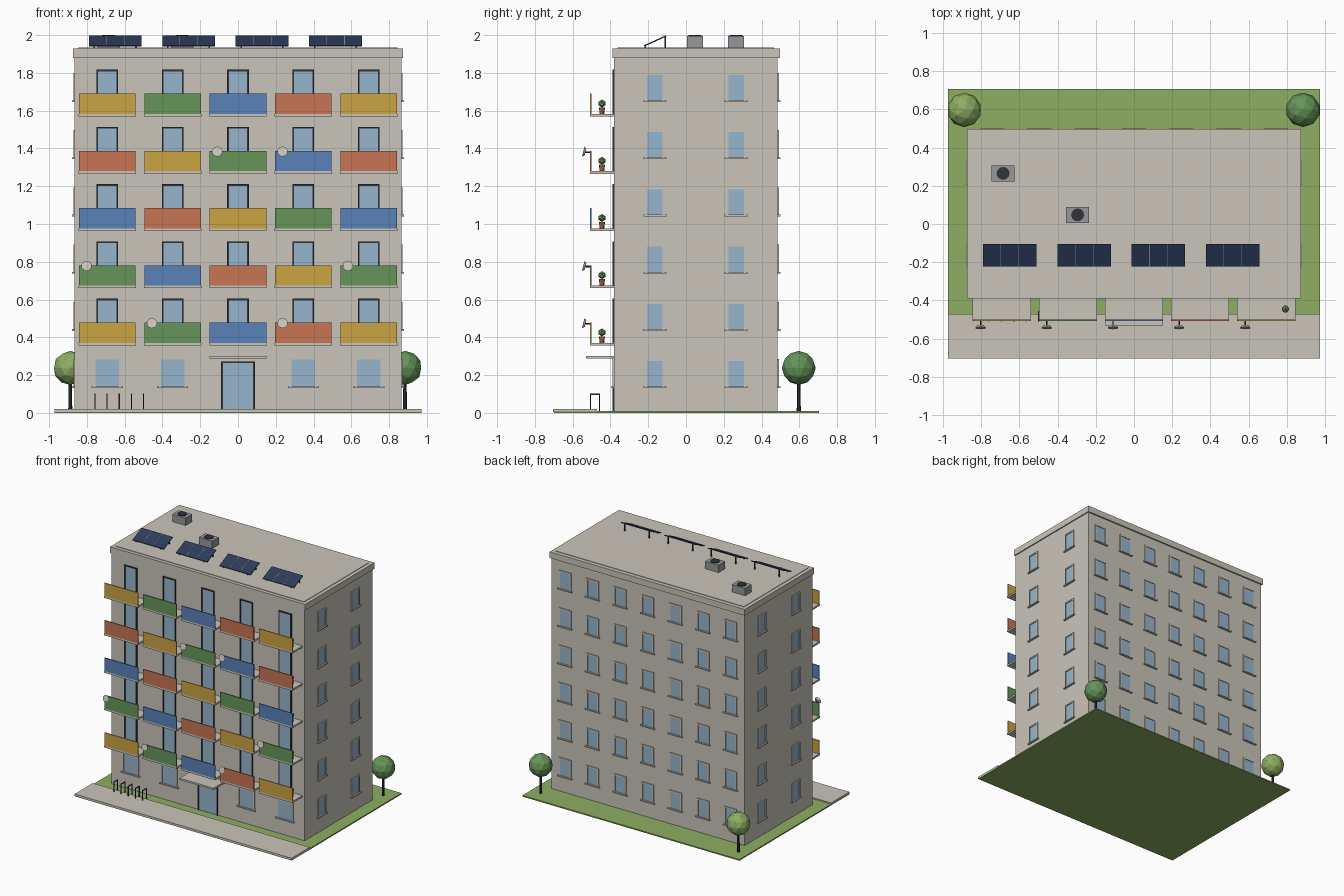
import bpy, bmesh, math
from mathutils import Matrix, Vector

if "Cube" in bpy.data.objects:
    bpy.data.objects.remove(bpy.data.objects["Cube"])


def lin(c):
    c /= 255
    return c / 12.92 if c <= 0.04045 else ((c + 0.055) / 1.055) ** 2.4


def material(name, r, g, b):
    m = bpy.data.materials.new(name)
    m.diffuse_color = (lin(r), lin(g), lin(b), 1)
    m.use_nodes = True
    m.node_tree.nodes["Principled BSDF"].inputs["Base Color"].default_value = m.diffuse_color
    return m


CONCRETE = material("concrete", 202, 197, 186)
GRASS = material("grass_green", 142, 174, 98)
GLASS = material("glass_blue", 150, 181, 204)
DARK = material("dark_metal", 50, 52, 58)
YELLOW = material("yellow", 203, 164, 66)
GREEN = material("leaf_green", 102, 149, 90)
BLUE = material("blue", 90, 129, 186)
RED = material("terracotta", 199, 117, 84)
NAVY = material("solar_navy", 44, 60, 92)
GREY = material("grey_metal", 150, 152, 154)


class Part:
    """Collects primitives into one object of one colour."""

    def __init__(self, name, mat):
        self.name, self.mat, self.bm = name, mat, bmesh.new()

    def box(self, x0, x1, y0, y1, z0, z1, m=Matrix()):
        t = Matrix.Translation(((x0 + x1) / 2, (y0 + y1) / 2, (z0 + z1) / 2))
        s = Matrix.Diagonal((x1 - x0, y1 - y0, z1 - z0, 1))
        bmesh.ops.create_cube(self.bm, size=1, matrix=m @ t @ s)

    def rod(self, a, b, r0, r1=None, n=8):
        a, b = Vector(a), Vector(b)
        rot = (b - a).to_track_quat('Z', 'Y').to_matrix().to_4x4()
        bmesh.ops.create_cone(self.bm, cap_ends=True, segments=n, radius1=r0,
                              radius2=r0 if r1 is None else r1, depth=(b - a).length,
                              matrix=Matrix.Translation((a + b) / 2) @ rot)

    def ball(self, p, r, sub):
        bmesh.ops.create_icosphere(self.bm, subdivisions=sub, radius=r,
                                   matrix=Matrix.Translation(p))

    def done(self):
        me = bpy.data.meshes.new(self.name)
        self.bm.to_mesh(me)
        self.bm.free()
        me.materials.append(self.mat)
        bpy.context.collection.objects.link(bpy.data.objects.new(self.name, me))


W, YF, YB = 0.865, -0.382, 0.485      # wall planes
STEP = 0.303                          # storey height
COLS = [-0.692 + 0.346 * i for i in range(5)]

# Ground
p = Part("lawn", GRASS)
p.box(-0.972, 0.972, -0.70, 0.705, 0, 0.01)
p.done()
p = Part("pavement", CONCRETE)
p.box(-0.972, 0.972, -0.703, -0.47, 0.004, 0.02)
p.done()

# Building body, roof band and roof deck
p = Part("walls", CONCRETE)
p.box(-W, W, YF, YB, 0.005, 1.9)
p.done()
p = Part("roof_band", CONCRETE)
p.box(-W - 0.009, W + 0.009, YF - 0.008, YB + 0.012, 1.88, 1.93)
p.box(-W + 0.02, W - 0.02, YF + 0.02, YB - 0.02, 1.92, 1.934)
p.done()

# Windows: each has a glass plate, four frame bars and a sill, built facing -y
glass = Part("window_glass", GLASS)
frames = Part("window_frames", CONCRETE)
sills = Part("window_sills", CONCRETE)


def window(m, z, w, h):
    a, f = w / 2, 0.011
    glass.box(-a, a, -0.002, 0.003, z, z + h, m)
    for s in (-1, 1):
        frames.box(s * (a + f / 2) - f / 2, s * (a + f / 2) + f / 2, -0.007, 0.003, z, z + h, m)
    frames.box(-a - f, a + f, -0.007, 0.003, z + h, z + h + f, m)
    sills.box(-a - 0.02, a + 0.02, -0.014, 0.003, z - 0.009, z, m)


def wall_frame(x, y, deg):
    return Matrix.Translation((x, y, 0)) @ Matrix.Rotation(math.radians(deg), 4, 'Z')


for k in range(6):
    z = 0.14 + STEP * k
    for y in (-0.165, 0.265):
        window(wall_frame(W, y, 90), z, 0.082, 0.134)
        window(wall_frame(-W, y, -90), z, 0.082, 0.134)
    for i in range(7):
        window(wall_frame(0.2475 * (i - 3), YB, 180), z, 0.088, 0.134)
for i in (0, 1, 3, 4):
    window(wall_frame(COLS[i], YF, 0), 0.14, 0.125, 0.142)
for p in (glass, frames, sills):
    p.done()

# Balcony doors and the entrance door
dglass, dframe = Part("door_glass", GLASS), Part("door_frames", DARK)


def door(x, w, z0, z1):
    f = 0.009
    dglass.box(x - w / 2 + f, x + w / 2 - f, YF - 0.003, YF + 0.003, z0, z1 - f)
    for s in (-1, 1):
        c = x + s * (w - f) / 2
        dframe.box(c - f / 2, c + f / 2, YF - 0.008, YF + 0.003, z0, z1)
    dframe.box(x - w / 2 + f, x + w / 2 - f, YF - 0.008, YF + 0.003, z1 - f, z1)


door(0, 0.178, 0.01, 0.272)
for k in range(5):
    for x in COLS:
        door(x, 0.115, 0.37 + STEP * k, 0.605 + STEP * k)
dglass.done()
dframe.done()
p = Part("entrance_canopy", CONCRETE)
p.box(-0.152, 0.152, -0.53, YF + 0.003, 0.288, 0.302)
p.done()

# Balcony slabs and coloured panels in a diagonal pattern
slabs = Part("balcony_slabs", CONCRETE)
panels = [Part(n + "_balcony_panels", m) for n, m in
          (("yellow", YELLOW), ("green", GREEN), ("blue", BLUE), ("red", RED))]
for k in range(5):
    z = 0.357 + STEP * k
    for i, x in enumerate(COLS):
        slabs.box(x - 0.152, x + 0.152, -0.508, YF + 0.003, z, z + 0.014)
        panels[(i + k) % 4].box(x - 0.15, x + 0.15, -0.508, -0.5, z + 0.014, z + 0.121)
for p in [slabs] + panels:
    p.done()

# Potted plants, one on each storey
pots, plants = Part("plant_pots", RED), Part("balcony_plants", GREEN)
for k in range(5):
    x, z = COLS[4] + 0.1, 0.371 + STEP * k
    pots.rod((x, -0.445, z), (x, -0.445, z + 0.034), 0.012, 0.016)
    plants.ball((x, -0.445, z + 0.055), 0.021, 1)
pots.done()
plants.done()

# Satellite dishes on the balcony rails
dishes, arms = Part("dishes", CONCRETE), Part("dish_arms", DARK)
for k, i in ((0, 1), (0, 3), (1, 0), (1, 4), (3, 2), (3, 3)):
    x, z = COLS[i] - 0.11, 0.472 + STEP * k
    dishes.rod((x, -0.532, z), (x, -0.544, z + 0.003), 0.018, 0.028, 10)
    arms.rod((x, -0.504, z), (x, -0.536, z), 0.004, n=6)
dishes.done()
arms.done()

# Bicycle hoops by the entrance
p = Part("bike_racks", DARK)
for i in range(5):
    x = -0.758 + 0.0645 * i
    for y in (-0.506, -0.458):
        p.box(x - 0.003, x + 0.003, y - 0.003, y + 0.003, 0.008, 0.1)
    p.box(x - 0.003, x + 0.003, -0.509, -0.455, 0.096, 0.102)
p.done()

# Trees
p = Part("tree_trunks", DARK)
for x in (-0.888, 0.884):
    p.rod((x, 0.597, 0.005), (x, 0.597, 0.2), 0.011, 0.008)
p.done()
for name, x, mat in (("light_tree_crown", -0.888, GRASS), ("dark_tree_crown", 0.884, GREEN)):
    p = Part(name, mat)
    p.ball((x, 0.597, 0.238), 0.09, 2)
    p.done()

# Tilted solar panels with dividing strips and rear legs
solar, strips, legs = (Part("solar_panels", NAVY), Part("solar_strips", GREY),
                       Part("solar_legs", DARK))
tilt = math.atan2(0.052, 0.115)
for i in range(4):
    x = -0.65 + 0.389 * i
    m = Matrix.Translation((x, -0.163, 1.969)) @ Matrix.Rotation(tilt, 4, 'X')
    solar.box(-0.14, 0.14, -0.064, 0.064, -0.003, 0.003, m)
    for s in (-0.047, 0.047):
        strips.box(s - 0.0015, s + 0.0015, -0.063, 0.063, 0.002, 0.004, m)
    for s in (-0.11, 0.11):
        legs.box(x + s - 0.004, x + s + 0.004, -0.114, -0.106, 1.925, 1.992)
        legs.box(x + s - 0.004, x + s + 0.004, -0.22, -0.212, 1.925, 1.946)
for p in (solar, strips, legs):
    p.done()

# Roof fan units
units, fans = Part("roof_units", GREY), Part("roof_fans", DARK)
for x, y in ((-0.685, 0.265), (-0.295, 0.048)):
    units.box(x - 0.06, x + 0.06, y - 0.042, y + 0.042, 1.925, 1.994)
    fans.rod((x, y, 1.99), (x, y, 2.0), 0.034, n=12)
units.done()
fans.done()
